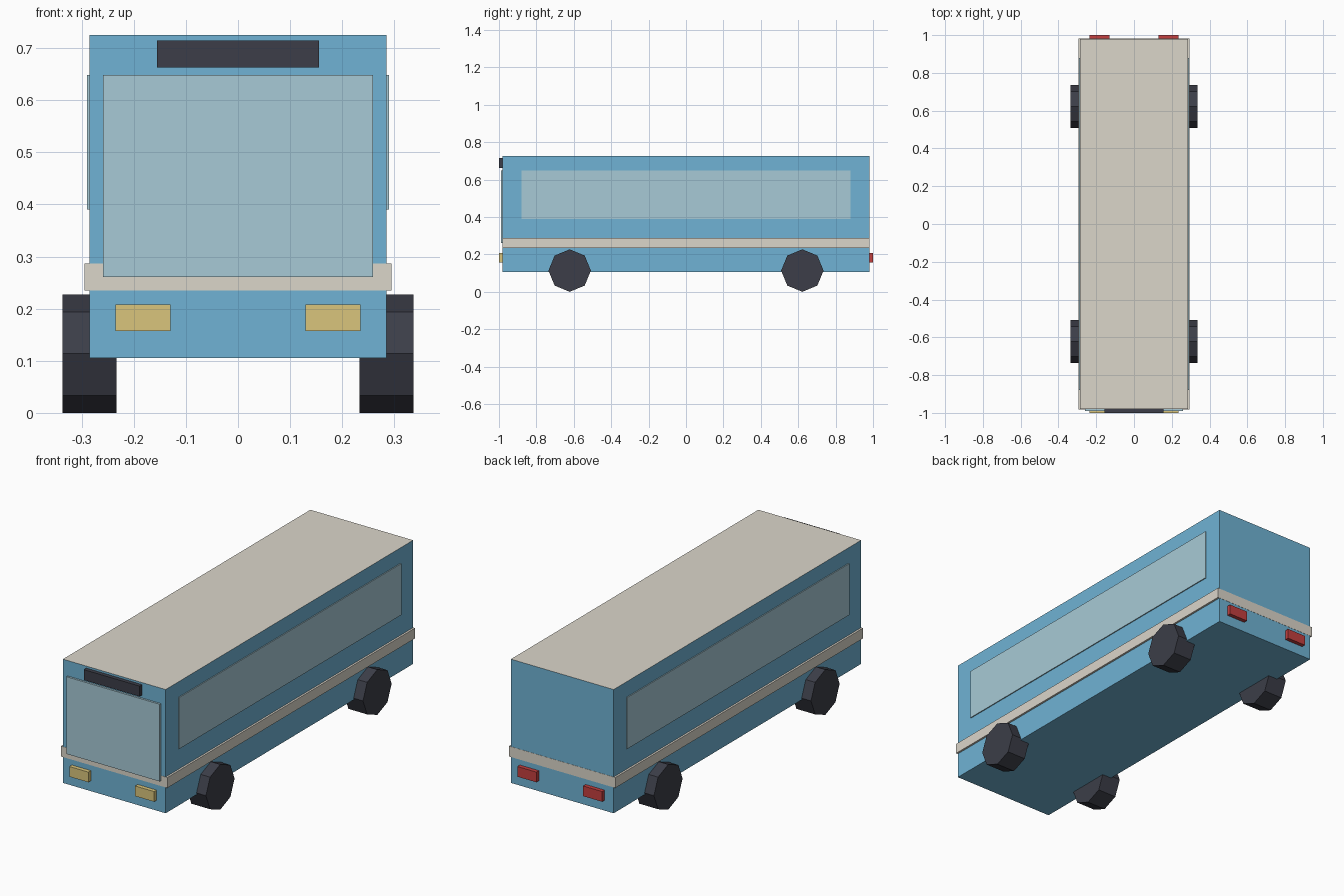
import bpy
import math

if "Cube" in bpy.data.objects:
    bpy.data.objects.remove(bpy.data.objects["Cube"])


def material(name, rgb):
    m = bpy.data.materials.new(name)
    m.diffuse_color = (*rgb, 1)
    m.use_nodes = True
    m.node_tree.nodes["Principled BSDF"].inputs["Base Color"].default_value = m.diffuse_color
    return m


BLUE = material("blue_paint", (0.16, 0.45, 0.66))
CREAM = material("cream_paint", (0.71, 0.67, 0.59))
GLASS = material("glass", (0.39, 0.59, 0.67))
DARK = material("dark_rubber", (0.045, 0.048, 0.065))
YELLOW = material("headlight_yellow", (0.70, 0.56, 0.20))
RED = material("taillight_red", (0.55, 0.05, 0.05))


def box(name, x, y, z, mat):
    """Box from (min, max) ranges on each axis."""
    ranges = (x, y, z)
    bpy.ops.mesh.primitive_cube_add(size=1, location=[(a + b) / 2 for a, b in ranges])
    ob = bpy.context.object
    ob.name = name
    ob.scale = [b - a for a, b in ranges]
    bpy.ops.object.transform_apply(location=False, rotation=False, scale=True)
    ob.data.materials.append(mat)
    return ob


# Body shell with a cream roof face
body = box("body", (-0.285, 0.285), (-0.98, 0.98), (0.105, 0.725), BLUE)
body.data.materials.append(CREAM)
for face in body.data.polygons:
    if face.normal.z > 0.9:
        face.material_index = 1

# Trim stripe around the body
box("trim_stripe", (-0.295, 0.295), (-0.981, 0.981), (0.235, 0.287), CREAM)

# Windscreen and destination sign
box("windscreen", (-0.259, 0.259), (-0.99, -0.97), (0.261, 0.648), GLASS)
box("destination_sign", (-0.155, 0.155), (-1.0, -0.97), (0.663, 0.715), DARK)

for side, s in (("left", -1), ("right", 1)):
    # Long side window
    box(f"{side}_window", sorted((s * 0.275, s * 0.29)), (-0.88, 0.88), (0.39, 0.648), GLASS)

    # Lamps
    lamp_x = sorted((s * 0.13, s * 0.235))
    box(f"{side}_headlight", lamp_x, (-1.0, -0.97), (0.157, 0.208), YELLOW)
    box(f"{side}_taillight", lamp_x, (0.97, 1.0), (0.157, 0.208), RED)

    # Eight-sided wheels with a corner pointing up
    for end, y in (("front", -0.622), ("rear", 0.622)):
        bpy.ops.mesh.primitive_cylinder_add(
            vertices=8, radius=0.1135, depth=0.104,
            location=(s * 0.285, y, 0.1135), rotation=(0, math.pi / 2, 0))
        wheel = bpy.context.object
        wheel.name = f"{end}_{side}_wheel"
        wheel.data.materials.append(DARK)
